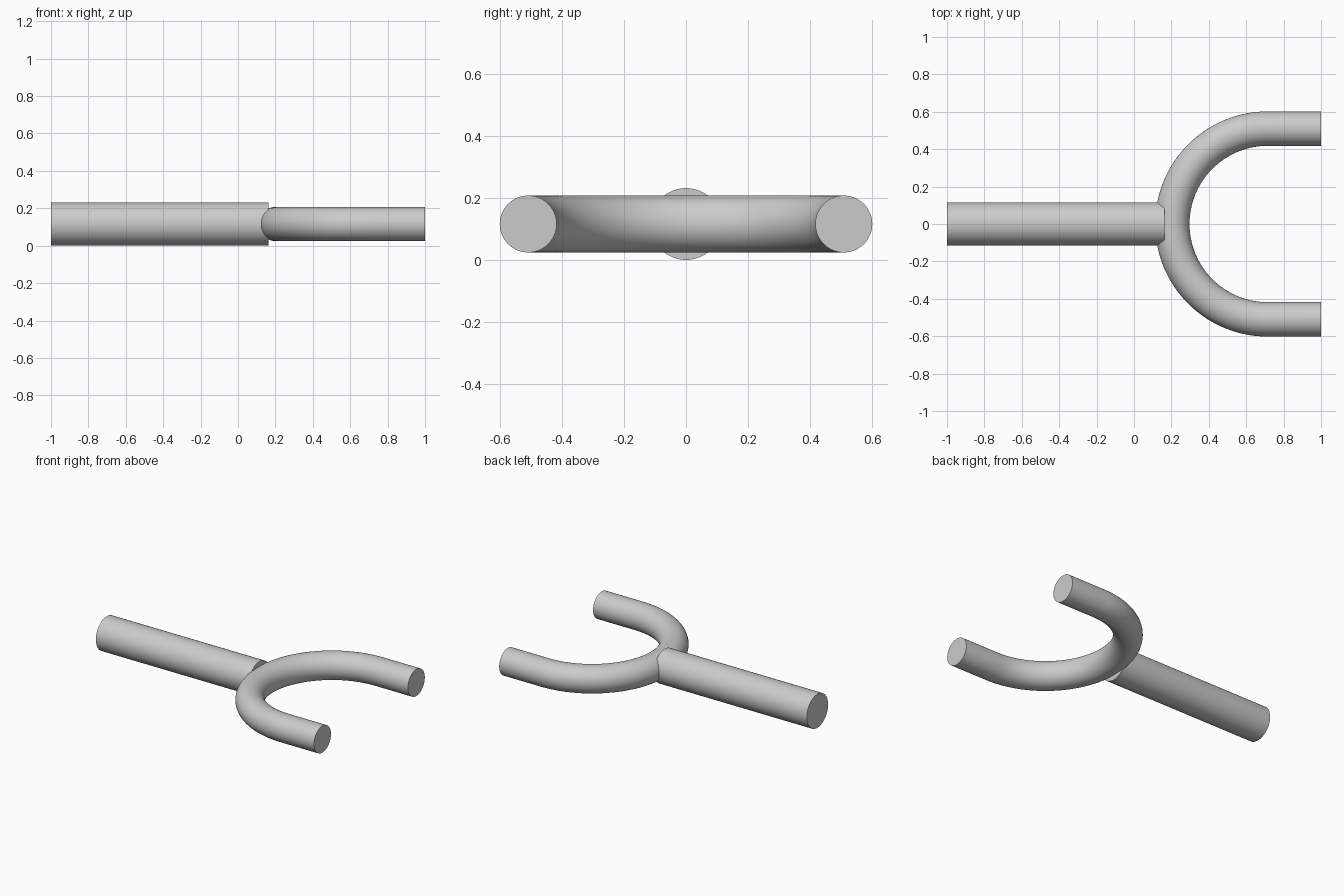
import bpy, bmesh
from math import pi, cos, sin
from mathutils import Vector

if "Cube" in bpy.data.objects:
    bpy.data.objects.remove(bpy.data.objects["Cube"])

AXIS_Z = 0.116      # height of the common centre plane
SIDES = 64


def sweep(name, path, radius):
    """Round bar along a flat path of (x, y, direction angle) stations, capped."""
    bm = bmesh.new()
    rings = []
    for x, y, heading in path:
        side = Vector((-sin(heading), cos(heading), 0))
        centre = Vector((x, y, AXIS_Z))
        rings.append([bm.verts.new(centre + side * radius * cos(a)
                                   + Vector((0, 0, radius * sin(a))))
                      for a in (2 * pi * i / SIDES for i in range(SIDES))])
    for r0, r1 in zip(rings, rings[1:]):
        for i in range(SIDES):
            j = (i + 1) % SIDES
            bm.faces.new((r0[i], r0[j], r1[j], r1[i]))
    bm.faces.new(rings[0])
    bm.faces.new(rings[-1])
    bmesh.ops.recalc_face_normals(bm, faces=bm.faces)
    mesh = bpy.data.meshes.new(name)
    bm.to_mesh(mesh)
    bm.free()
    obj = bpy.data.objects.new(name, mesh)
    bpy.context.collection.objects.link(obj)
    bpy.ops.object.select_all(action='DESELECT')
    obj.select_set(True)
    bpy.context.view_layer.objects.active = obj
    bpy.ops.object.shade_smooth_by_angle(angle=pi / 6)
    return obj


# Straight handle, its end buried in the fork
sweep("handle", [(-1, 0, 0), (0.163, 0, 0)], 0.116)

# U-shaped fork: straight prong, half circle, straight prong
BEND_X, BEND_R, STEPS = 0.715, 0.51, 64
bend = [(BEND_X + BEND_R * cos(a), BEND_R * sin(a), a + pi / 2)
        for a in (pi / 2 + pi * i / STEPS for i in range(STEPS + 1))]
sweep("fork", [(1, BEND_R, pi)] + bend + [(1, -BEND_R, 2 * pi)], 0.092)
